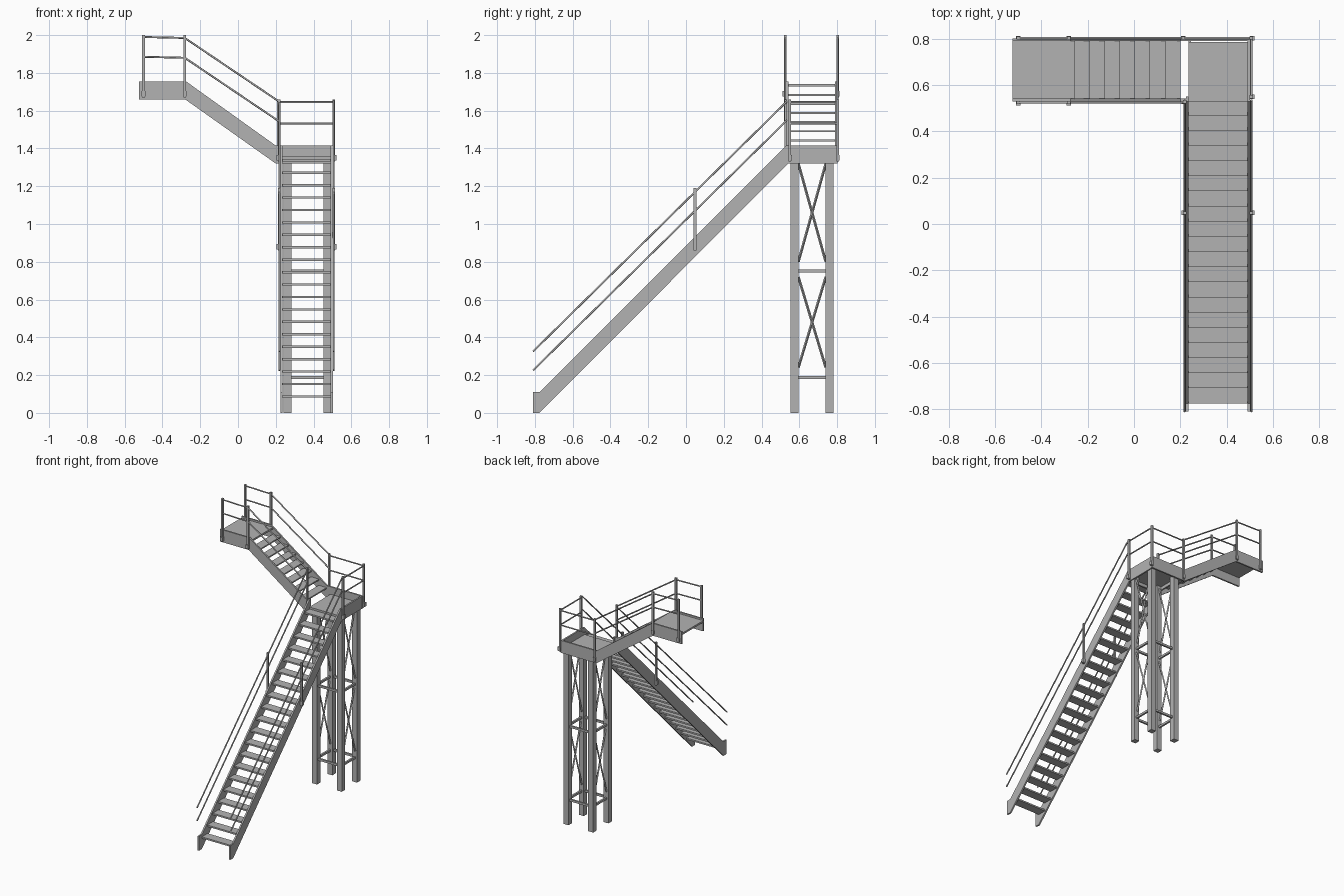
import bpy, bmesh
from mathutils import Vector

cube = bpy.data.objects.get("Cube")
if cube:
    bpy.data.objects.remove(cube, do_unlink=True)

steel = bpy.data.materials.new("grey_steel")
steel.use_nodes = True
GREY = (0.45, 0.45, 0.45, 1)
steel.diffuse_color = GREY
steel.node_tree.nodes["Principled BSDF"].inputs["Base Color"].default_value = GREY


def finish(name, bm):
    bmesh.ops.recalc_face_normals(bm, faces=bm.faces)
    mesh = bpy.data.meshes.new(name)
    bm.to_mesh(mesh)
    bm.free()
    mesh.materials.append(steel)
    ob = bpy.data.objects.new(name, mesh)
    bpy.context.collection.objects.link(ob)
    return ob


def box(name, x, y, z):
    """Box from (low, high) ranges."""
    bm = bmesh.new()
    bmesh.ops.create_cube(bm, size=1)
    for v in bm.verts:
        v.co = [(r[0] + r[1]) / 2 + c * (r[1] - r[0]) for r, c in zip((x, y, z), v.co)]
    return finish(name, bm)


def bar(name, a, b, r=0.005, sides=8):
    """Round or square bar between two points."""
    a, b = Vector(a), Vector(b)
    d = b - a
    bm = bmesh.new()
    bmesh.ops.create_cone(bm, cap_ends=True, segments=sides, radius1=r, radius2=r, depth=d.length)
    rot = d.to_track_quat('Z', 'Y')
    for v in bm.verts:
        v.co = rot @ v.co + (a + b) / 2
    if sides > 4:
        for f in bm.faces:
            f.smooth = len(f.verts) == 4
    return finish(name, bm)


def plate(name, points, offset):
    """Flat polygon extruded along an offset."""
    bm = bmesh.new()
    face = bm.faces.new([bm.verts.new(p) for p in points])
    ext = bmesh.ops.extrude_face_region(bm, geom=[face])["geom"]
    verts = [v for v in ext if isinstance(v, bmesh.types.BMVert)]
    bmesh.ops.translate(bm, verts=verts, vec=offset)
    return finish(name, bm)


def post(name, x, y, z0, z1, out):
    """Rail post with a fixing bracket on its foot, on the side facing out."""
    w = 0.007
    box(name, (x - w, x + w), (y - w, y + w), (z0, z1))
    ox, oy = out
    bx, by = x + ox * 0.004, y + oy * 0.004
    box(name + "_bracket", (bx - 0.01, bx + 0.01), (by - 0.01, by + 0.01), (z0 + 0.005, z0 + 0.035))


def rails(name, path, drop):
    """Top rail and mid rail along a path."""
    for label, dz in (("top", 0), ("mid", drop)):
        for p, q in zip(path, path[1:]):
            bar(f"{name}_{label}_rail", (p[0], p[1], p[2] - dz), (q[0], q[1], q[2] - dz))


# Lower flight stringers and treads
lower = [(-0.81, 0), (-0.81, 0.11), (-0.775, 0.11), (0.53, 1.415), (0.55, 1.415),
         (0.55, 1.32), (0.54, 1.32), (-0.775, 0)]
for side, x in (("right", 0.224), ("left", 0.49)):
    plate(f"lower_stringer_{side}", [(x, y, z) for y, z in lower], (0.012, 0, 0))
for i in range(20):
    y, z = -0.775 + 0.0655 * i, 0.093 + 0.0658 * i
    box("lower_tread", (0.234, 0.492), (y, y + 0.07), (z - 0.012, z))

# Upper flight stringers, running on into the upper landing
upper = [(-0.525, 1.66), (-0.525, 1.755), (-0.275, 1.755), (0.2, 1.415), (0.225, 1.415),
         (0.225, 1.32), (0.2, 1.32), (-0.28, 1.66)]
for side, y in (("front", 0.53), ("back", 0.79)):
    plate(f"upper_stringer_{side}", [(x, y, z) for x, z in upper], (0, 0.012, 0))
for i in range(7):
    x, z = 0.2 - 0.065 * i, 1.4 + 0.048 * i
    box("upper_tread", (x - 0.068, x), (0.54, 0.792), (z - 0.01, z))
box("upper_deck", (-0.525, -0.255), (0.54, 0.792), (1.728, 1.742))

# Corner landing with toe boards and edge beams
box("corner_deck", (0.235, 0.494), (0.53, 0.787), (1.345, 1.36))
box("landing_back_skirt", (0.22, 0.505), (0.79, 0.802), (1.32, 1.415))
box("landing_side_skirt", (0.49, 0.502), (0.54, 0.802), (1.32, 1.415))
box("landing_front_beam", (0.235, 0.492), (0.538, 0.55), (1.32, 1.346))
box("landing_inner_beam", (0.235, 0.247), (0.54, 0.79), (1.32, 1.346))

# Support tower: legs, horizontal struts, cross braces on two sides
LX, LY = (0.263, 0.473), (0.575, 0.76)
H = 0.021
for x in LX:
    for y in LY:
        box("tower_leg", (x - H, x + H), (y - H, y + H), (0, 1.346))
for z in (0.187, 0.752):
    for x in LX:
        box("tower_side_strut", (x - 0.007, x + 0.007), LY, (z - 0.008, z + 0.008))
    for y in LY:
        box("tower_cross_strut", LX, (y - 0.007, y + 0.007), (z - 0.008, z + 0.008))
y0, y1 = LY[0] + 0.02, LY[1] - 0.02
for x in LX:
    for z0, z1 in ((0.24, 0.72), (0.8, 1.32)):
        bar("tower_brace", (x - 0.004, y0, z0), (x - 0.004, y1, z1), 0.007, 4)
        bar("tower_brace", (x + 0.004, y1, z0), (x + 0.004, y0, z1), 0.007, 4)

# Lower flight railings
for side, x, out in (("right", 0.219, -1), ("left", 0.507, 1)):
    post(f"lower_post_{side}", x, 0.048, 0.86, 1.19, (out, 0))
    rails(f"lower_{side}", [(x, -0.81, 0.325), (x, 0.535, 1.65)], 0.1)

# Corner landing railings
post("landing_post_inner", 0.219, 0.528, 1.33, 1.66, (-1, 0))
post("landing_post_front", 0.507, 0.55, 1.33, 1.66, (1, 0))
post("landing_post_corner", 0.507, 0.803, 1.33, 1.66, (1, 0))
post("landing_post_back", 0.213, 0.803, 1.33, 1.66, (0, 0))
rails("landing", [(0.507, 0.55, 1.645), (0.507, 0.803, 1.645), (0.213, 0.803, 1.645)], 0.112)

# Upper flight and upper landing railings
for side, y, out in (("front", 0.525, -1), ("back", 0.803, 0)):
    for x in (-0.5, -0.282):
        post(f"upper_post_{side}", x, y, 1.67, 2.0, (0, out))
    rails(f"upper_{side}", [(-0.5, y, 1.99), (-0.282, y, 1.985), (0.215, y, 1.65)], 0.105)
